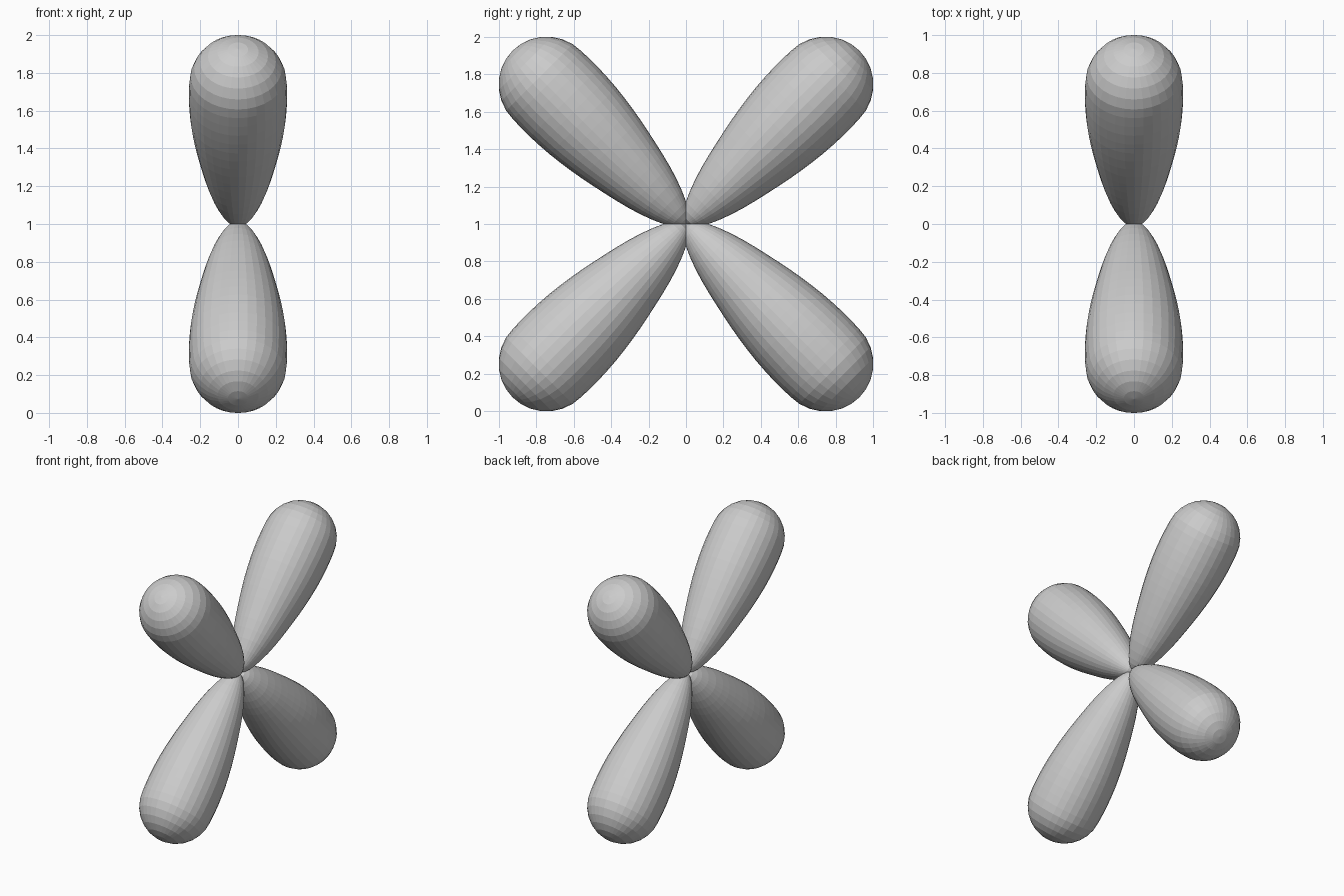
import bpy
import bmesh
from math import radians, sin, cos
from mathutils import Matrix

if "Cube" in bpy.data.objects:
    bpy.data.objects.remove(bpy.data.objects["Cube"])

HUB = Matrix.Translation((0, 0, 1))
SIDES = 32

# teardrop profile: (distance from hub, radius), with a round outer cap
PROFILE = [(0, 0), (.02, .04), (.05, .065), (.085, .085), (.14, .11), (.21, .136),
           (.28, .157), (.35, .175), (.42, .191), (.5, .208), (.57, .222),
           (.64, .234), (.71, .244), (.78, .252), (.85, .257), (.92, .26), (.985, .26)]
PROFILE += [(1.05 + .261 * sin(radians(a)), .258 * cos(radians(a)))
            for a in range(0, 80, 13)] + [(1.311, 0)]


def add_lobe(name, angle):
    """Spin the teardrop profile, then lean it in the side plane."""
    bm = bmesh.new()
    verts = [bm.verts.new((r, 0, s)) for s, r in PROFILE]
    edges = [bm.edges.new(pair) for pair in zip(verts, verts[1:])]
    bmesh.ops.spin(bm, geom=verts + edges, axis=(0, 0, 1), cent=(0, 0, 0),
                   angle=radians(360), steps=SIDES)
    bmesh.ops.remove_doubles(bm, verts=bm.verts, dist=0.0005)
    bmesh.ops.recalc_face_normals(bm, faces=bm.faces)
    bm.transform(HUB @ Matrix.Rotation(radians(angle), 4, 'X'))
    mesh = bpy.data.meshes.new(name)
    bm.to_mesh(mesh)
    bm.free()
    bpy.context.collection.objects.link(bpy.data.objects.new(name, mesh))


# four lobes crossing at the hub
for name, angle in (("upper_front_lobe", 45), ("lower_front_lobe", 135),
                    ("lower_back_lobe", 225), ("upper_back_lobe", 315)):
    add_lobe(name, angle)
